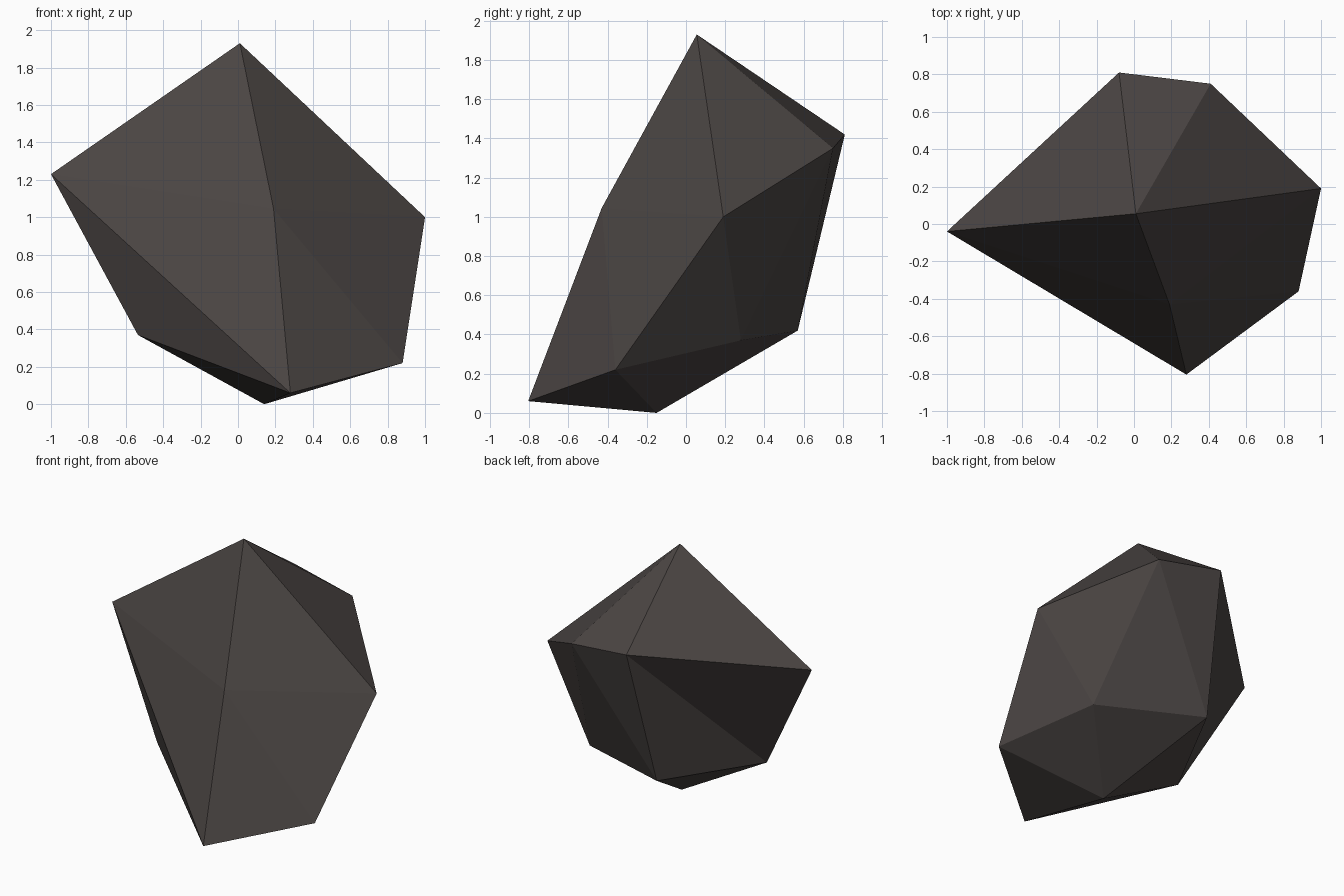
import bpy
import bmesh

if "Cube" in bpy.data.objects:
    bpy.data.objects.remove(bpy.data.objects["Cube"])

# Stone colour
stone = bpy.data.materials.new("dark_stone")
stone.diffuse_color = (0.068, 0.058, 0.055, 1.0)
stone.use_nodes = True
stone.node_tree.nodes["Principled BSDF"].inputs["Base Color"].default_value = stone.diffuse_color

# Rock: a pulled-about icosahedron, built as a cap, zigzag belt and base
TOP = (0.01, 0.055, 1.93)
UPPER = [(0.19, -0.43, 1.045), (1.0, 0.19, 1.0), (0.41, 0.75, 1.35),
         (-0.08, 0.81, 1.42), (-1.0, -0.04, 1.23)]
LOWER = [(0.28, -0.805, 0.06), (0.88, -0.36, 0.22), (0.59, 0.28, 0.37),
         (-0.16, 0.57, 0.42), (-0.535, -0.18, 0.37)]
BOTTOM = (0.14, -0.15, 0.0)

bm = bmesh.new()
top, bottom = bm.verts.new(TOP), bm.verts.new(BOTTOM)
up = [bm.verts.new(p) for p in UPPER]
low = [bm.verts.new(p) for p in LOWER]

for i in range(5):
    j = (i + 1) % 5
    bm.faces.new((top, up[i], up[j]))        # cap
    bm.faces.new((low[i], up[i], up[i - 1]))  # belt, pointing down
    bm.faces.new((low[i], low[j], up[i]))    # belt, pointing up
    bm.faces.new((bottom, low[j], low[i]))   # base

bmesh.ops.recalc_face_normals(bm, faces=bm.faces)
mesh = bpy.data.meshes.new("rock")
bm.to_mesh(mesh)
bm.free()
mesh.materials.append(stone)
rock = bpy.data.objects.new("rock", mesh)
bpy.context.collection.objects.link(rock)
